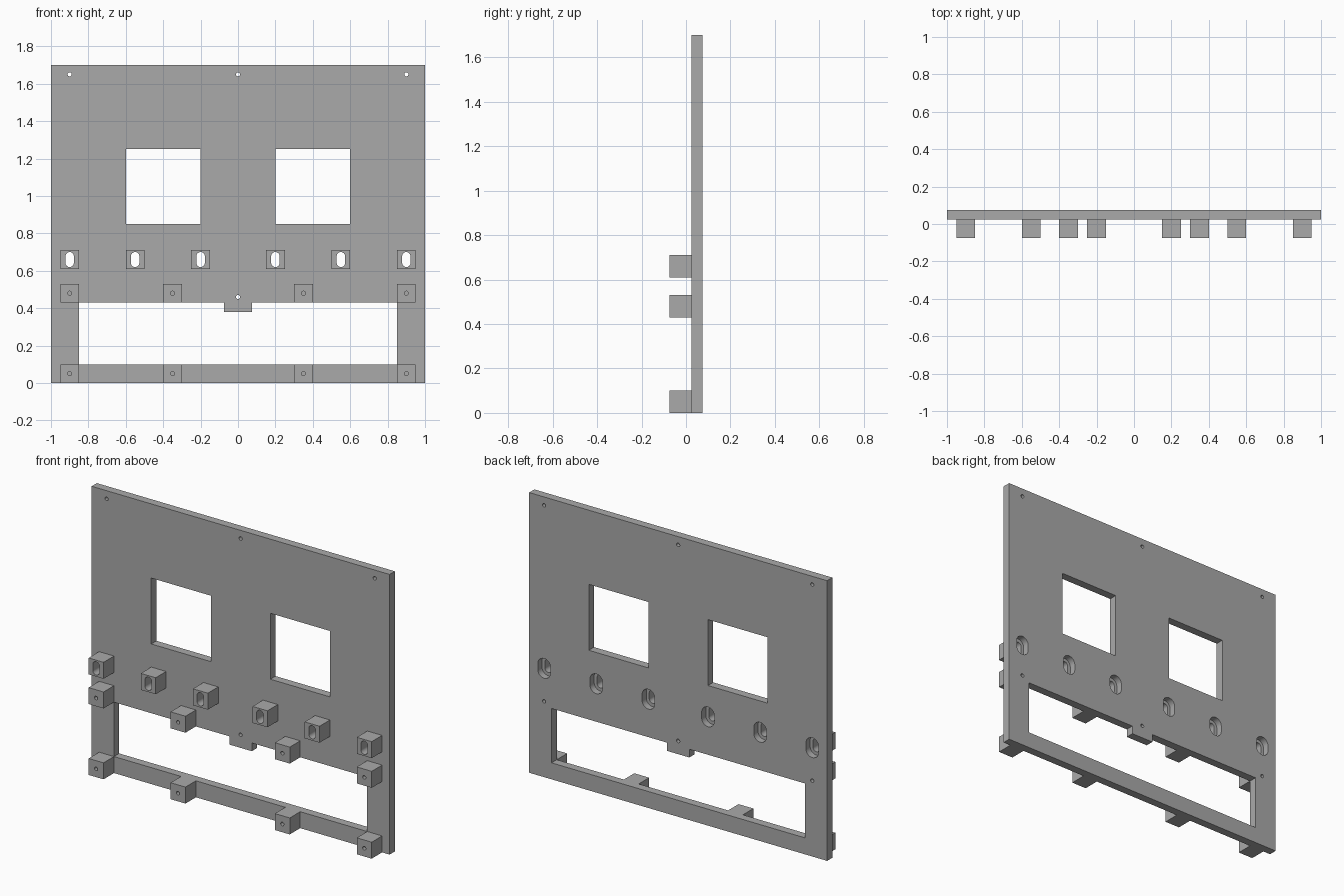
import bpy
import bmesh
from math import pi, cos, sin

default = bpy.data.objects.get("Cube")
if default:
    bpy.data.objects.remove(default)

FRONT, FACE, BACK = -0.075, 0.025, 0.075   # boss tips, panel front, panel back

grey = bpy.data.materials.new("plain grey")
grey.use_nodes = True
COLOUR = (0.4, 0.4, 0.4, 1)
grey.diffuse_color = COLOUR
grey.node_tree.nodes["Principled BSDF"].inputs["Base Color"].default_value = COLOUR


def prism(bm, outline, y0, y1):
    """Extrude an x-z outline from y0 to y1."""
    face = bm.faces.new([bm.verts.new((x, y0, z)) for x, z in outline])
    new = bmesh.ops.extrude_face_region(bm, geom=[face])["geom"]
    verts = [v for v in new if isinstance(v, bmesh.types.BMVert)]
    bmesh.ops.translate(bm, verts=verts, vec=(0, y1 - y0, 0))


def rect(x0, x1, z0, z1):
    return [(x0, z0), (x1, z0), (x1, z1), (x0, z1)]


def slot(x, z, radius, half=0.0, n=32):
    """Upright slot outline, or a circle when half is zero."""
    points = []
    for i in range(n):
        a = 2 * pi * (i + 0.5) / n
        points.append((x + radius * cos(a), z + radius * sin(a) + (half if a < pi else -half)))
    return points


def make(name, pieces):
    bm = bmesh.new()
    for outline, y0, y1 in pieces:
        prism(bm, outline, y0, y1)
    bmesh.ops.recalc_face_normals(bm, faces=bm.faces)
    mesh = bpy.data.meshes.new(name)
    bm.to_mesh(mesh)
    bm.free()
    mesh.materials.append(grey)
    obj = bpy.data.objects.new(name, mesh)
    bpy.context.collection.objects.link(obj)
    return obj


def combine(body, tool, operation):
    """Apply a boolean and discard the tool object."""
    tool.hide_render = True
    mod = body.modifiers.new(tool.name, "BOOLEAN")
    mod.operation, mod.solver, mod.object = operation, "EXACT", tool
    bpy.context.view_layer.objects.active = body
    bpy.ops.object.modifier_apply(modifier=mod.name)
    bpy.data.objects.remove(tool)


def mirrored(*values):
    return [s * v for v in values for s in (-1, 1)]


# Panel with two windows and a wide lower opening that leaves a centre tab
panel = make("mounting_panel", [(rect(-1, 1, 0, 1.7), FACE, BACK)])
opening = [(-0.85, 0.1), (0.85, 0.1), (0.85, 0.43), (0.075, 0.43),
           (0.075, 0.38), (-0.075, 0.38), (-0.075, 0.43), (-0.85, 0.43)]
windows = [rect(-0.6, -0.2, 0.85, 1.25), rect(0.2, 0.6, 0.85, 1.25)]
combine(panel, make("openings", [(o, -0.2, 0.2) for o in [opening] + windows]), "DIFFERENCE")

# Square bosses: one slotted row and two rows of screw standoffs
slot_spots = [(x, 0.66) for x in mirrored(0.2, 0.55, 0.9)]
screw_spots = [(x, z) for x in mirrored(0.35, 0.9) for z in (0.05, 0.48)]
blocks = []
for x, z in slot_spots:
    blocks.append((rect(x - 0.05, x + 0.05, z - 0.05, z + 0.05), FRONT, 0.05))
for x, z in screw_spots:
    base = 0.0 if z < 0.2 else 0.43
    blocks.append((rect(x - 0.05, x + 0.05, base, base + 0.1), FRONT, 0.05))
combine(panel, make("bosses", blocks), "UNION")

# Slots through the bosses, with wider recesses in the back
combine(panel, make("slots", [(slot(x, z, 0.0225, 0.0175), -0.2, 0.2)
                              for x, z in slot_spots]), "DIFFERENCE")
combine(panel, make("slot_recesses", [(slot(x, z, 0.0425, 0.0175), BACK - 0.04, 0.2)
                                      for x, z in slot_spots]), "DIFFERENCE")

# Blind screw holes in the standoffs, then the panel fixing holes
combine(panel, make("screw_holes", [(slot(x, z, 0.011, n=16), -0.2, 0.0)
                                    for x, z in screw_spots]), "DIFFERENCE")
fixings = [(slot(x, z, 0.011, n=16), 0.0 if x == 0 or z > 1 else FACE, 0.2)
           for x in (-0.9, 0, 0.9) for z in (0.46, 1.65)]
combine(panel, make("fixing_holes", fixings), "DIFFERENCE")

# Smooth hole walls, crisp edges elsewhere
bpy.ops.object.select_all(action="DESELECT")
panel.select_set(True)
bpy.context.view_layer.objects.active = panel
bpy.ops.object.shade_smooth_by_angle()
